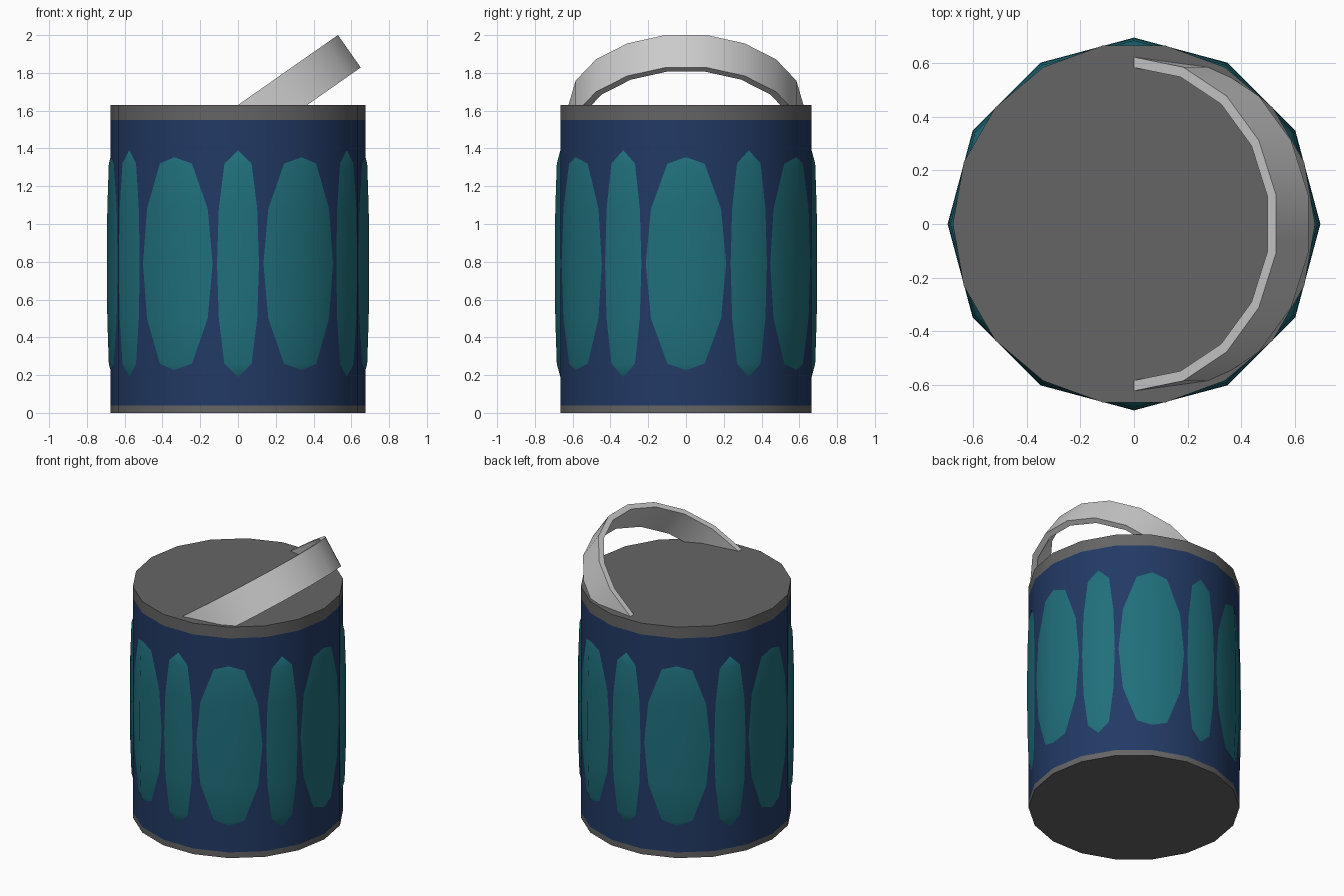
import bpy, bmesh
from math import sin, cos, tau, radians
from mathutils import Vector

if "Cube" in bpy.data.objects:
    bpy.data.objects.remove(bpy.data.objects["Cube"])


def material(name, rgb):
    m = bpy.data.materials.new(name)
    m.diffuse_color = (*rgb, 1)
    m.use_nodes = True
    m.node_tree.nodes["Principled BSDF"].inputs["Base Color"].default_value = m.diffuse_color
    return m


def make_object(name, bm, mat=None, angle=35):
    bmesh.ops.recalc_face_normals(bm, faces=bm.faces)
    me = bpy.data.meshes.new(name)
    bm.to_mesh(me)
    bm.free()
    ob = bpy.data.objects.new(name, me)
    bpy.context.collection.objects.link(ob)
    if mat:
        me.materials.append(mat)
    bpy.ops.object.select_all(action='DESELECT')
    bpy.context.view_layer.objects.active = ob
    ob.select_set(True)
    bpy.ops.object.shade_smooth_by_angle(angle=radians(angle))
    return ob


def lathe(name, profile, sides, mat, angle=35):
    """Turn a (radius, z) profile round the z axis, closing both ends."""
    bm = bmesh.new()
    rings = [[bm.verts.new((r * cos(tau * i / sides), r * sin(tau * i / sides), z))
              for i in range(sides)] for r, z in profile]
    for a, b in zip(rings, rings[1:]):
        for i in range(sides):
            j = (i + 1) % sides
            bm.faces.new((a[i], a[j], b[j], b[i]))
    bm.faces.new(rings[0])
    bm.faces.new(rings[-1])
    return make_object(name, bm, mat, angle)


navy = material("navy", (0.016, 0.042, 0.13))
teal = material("teal", (0.014, 0.16, 0.2))
dark = material("dark_grey", (0.13, 0.13, 0.13))
R = 0.675

# Body between a thin base and a thicker lid, all flush
lathe("base", [(R, 0), (R, 0.04)], 18, dark)
lathe("body", [(R, 0.04), (R, 1.55)], 18, navy)
lathe("lid", [(R, 1.55), (R, 1.63)], 18, dark)

# Slightly barrelled 12-sided liner whose corners poke through as leaf-shaped panels
half = [(0.6945, 0), (0.692, 0.29), (0.684, 0.53), (0.665, 0.60), (0.60, 0.68)]
profile = [(r, 0.79 - d) for r, d in reversed(half)] + [(r, 0.79 + d) for r, d in half[1:]]
lathe("panels", profile, 12, teal, 40)

# Handle: half-elliptical strap leaning to the right
tilt = radians(35)
up = Vector((cos(tilt), 0, sin(tilt)))
across = Vector((sin(tilt), 0, -cos(tilt))) * 0.21
bm = bmesh.new()
sections = []
for deg in range(-90, 91, 20):
    a = radians(deg)
    outer = up * 0.656 * cos(a) + Vector((0, 0.622 * sin(a), 1.63))
    inner = up * 0.617 * cos(a) + Vector((0, 0.583 * sin(a), 1.63))
    sections.append([bm.verts.new(p) for p in (outer, outer + across, inner + across, inner)])
for s, t in zip(sections, sections[1:]):
    for i in range(4):
        j = (i + 1) % 4
        bm.faces.new((s[i], s[j], t[j], t[i]))
bm.faces.new(sections[0])
bm.faces.new(sections[-1])
make_object("handle", bm)
